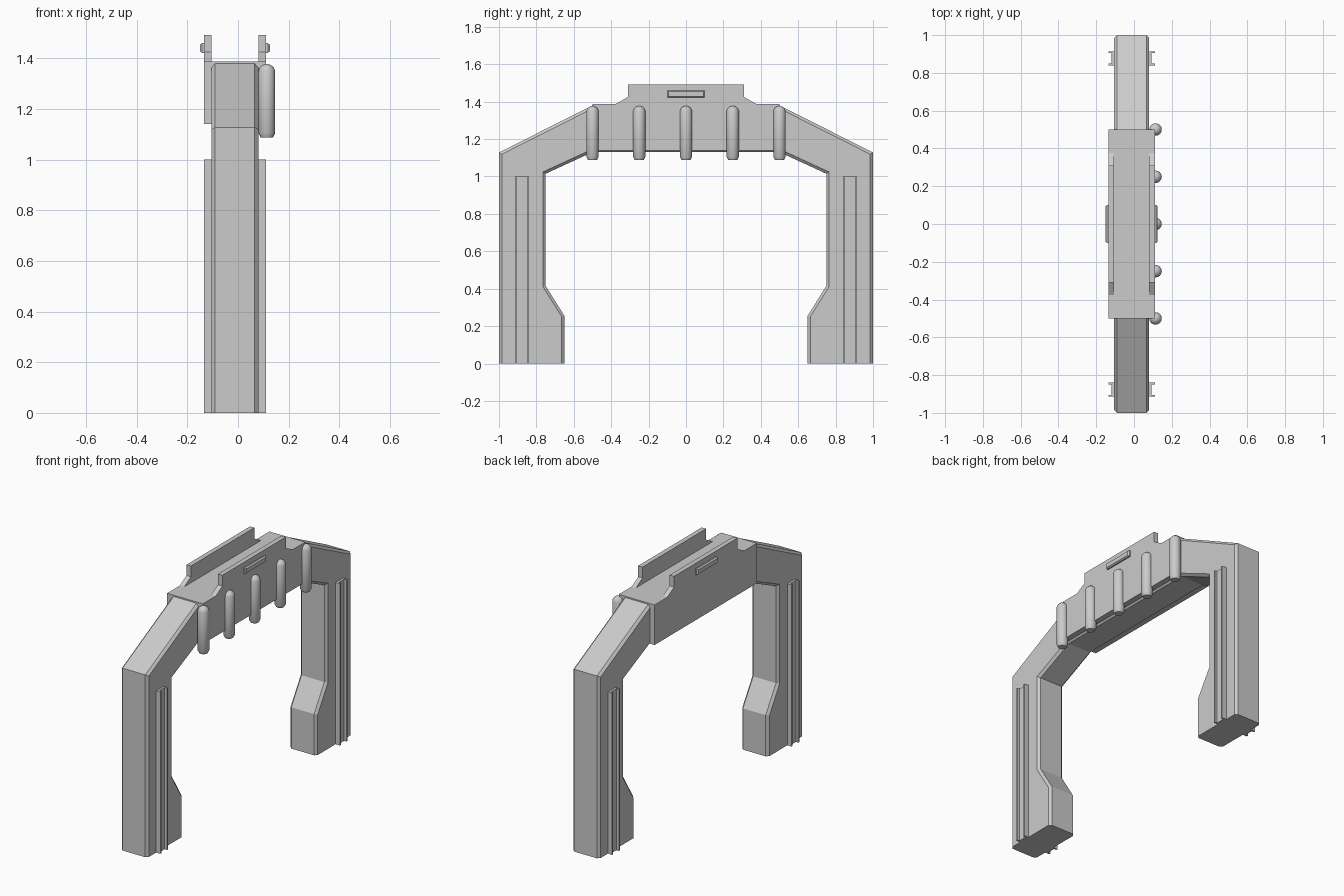
import bpy, bmesh, math
from mathutils import Vector

if "Cube" in bpy.data.objects:
    bpy.data.objects.remove(bpy.data.objects["Cube"])

CX = -0.0125  # mid-plane of the arch in x


def make_object(name, verts, faces):
    me = bpy.data.meshes.new(name)
    bm = bmesh.new()
    vs = [bm.verts.new(v) for v in verts]
    for f in faces:
        bm.faces.new([vs[i] for i in f])
    bmesh.ops.recalc_face_normals(bm, faces=bm.faces)
    bm.to_mesh(me)
    bm.free()
    ob = bpy.data.objects.new(name, me)
    bpy.context.collection.objects.link(ob)
    return ob


def loft(name, rings):
    """Skin equal-length closed rings and cap both ends."""
    n = len(rings[0])
    verts = [p for r in rings for p in r]
    faces = [[k * n + i, k * n + (i + 1) % n, (k + 1) * n + (i + 1) % n, (k + 1) * n + i]
             for k in range(len(rings) - 1) for i in range(n)]
    faces += [list(range(n)), list(range((len(rings) - 1) * n, len(rings) * n))]
    return make_object(name, verts, faces)


def mirrored(half):
    return half + [(-y, z) for y, z in reversed(half)]


def inset(pts, d):
    """Mitred inward offset of a counter-clockwise outline; ground points stay at z=0."""
    out = []
    for i, p in enumerate(pts):
        a, p, b = Vector(pts[i - 1]), Vector(p), Vector(pts[(i + 1) % len(pts)])
        e, f = (p - a).normalized(), (b - p).normalized()
        n1, n2 = Vector((-e.y, e.x)), Vector((-f.y, f.x))
        q = p + (n1 + n2) * d / (1 + n1.dot(n2))
        out.append((q.x, 0.0 if p.y == 0 else q.y))
    return out


def section(pts, x):
    return [(x, y, z) for y, z in pts]


# Arch frame with chamfered side edges
half = [(0.5, 1.13), (0.75, 1.015), (0.75, 0.415), (0.65, 0.255), (0.65, 0),
        (1, 0), (1, 1.128), (0.5, 1.38)]
outer = mirrored(half)
# order: inner edge of right leg, outer edge, across the top, then the left leg
inner = inset(outer, 0.015)
loft("arch_frame", [section(inner, CX - 0.0925), section(outer, CX - 0.078),
                    section(outer, CX + 0.078), section(inner, CX + 0.0925)])

# Beam casing across the top
box = [(-0.5, 1.14), (0.5, 1.14), (0.5, 1.388), (-0.5, 1.388)]
loft("beam_casing", [section(box, CX - 0.1225), section(box, CX + 0.1225)])

# Raised side plates, with a tapered handle bar on each
plate = mirrored([(0.375, 1.388), (0.31, 1.425), (0.31, 1.492)])
bar = [(-0.1, 1.422), (0.1, 1.422), (0.1, 1.46), (-0.1, 1.46)]
for side, label in ((-1, "left"), (1, "right")):
    loft(f"top_plate_{label}", [section(plate, CX + side * 0.0925),
                                section(plate, CX + side * 0.1225)])
    loft(f"plate_bar_{label}", [section(bar, CX + side * 0.12),
                                section(bar, CX + side * 0.13),
                                section(inset(bar, 0.006), CX + side * 0.138)])

# Grooved channel rails on both faces of each leg
channel = [(0.085, -0.037), (0.1225, -0.037), (0.1225, -0.027), (0.106, -0.027),
           (0.106, 0.027), (0.1225, 0.027), (0.1225, 0.037), (0.085, 0.037)]
for side in (-1, 1):
    for leg in (-1, 1):
        loft("leg_rail", [[(CX + side * x, leg * 0.877 + y, z) for x, y in channel]
                          for z in (0, 1.0)])

# Row of round-ended canisters along the right side
SEG = 16
stages = [(0.024, 1.088), (0.033, 1.105), (0.033, 1.35), (0.027, 1.364),
          (0.017, 1.373), (0.006, 1.377)]
for i in range(5):
    y0 = -0.5 + 0.25 * i
    can = loft("canister", [[(0.114 + r * math.cos(2 * math.pi * k / SEG),
                              y0 + r * math.sin(2 * math.pi * k / SEG), z)
                             for k in range(SEG)] for r, z in stages])
    bpy.ops.object.select_all(action='DESELECT')
    can.select_set(True)
    bpy.context.view_layer.objects.active = can
    bpy.ops.object.shade_smooth_by_angle(angle=math.radians(35))
